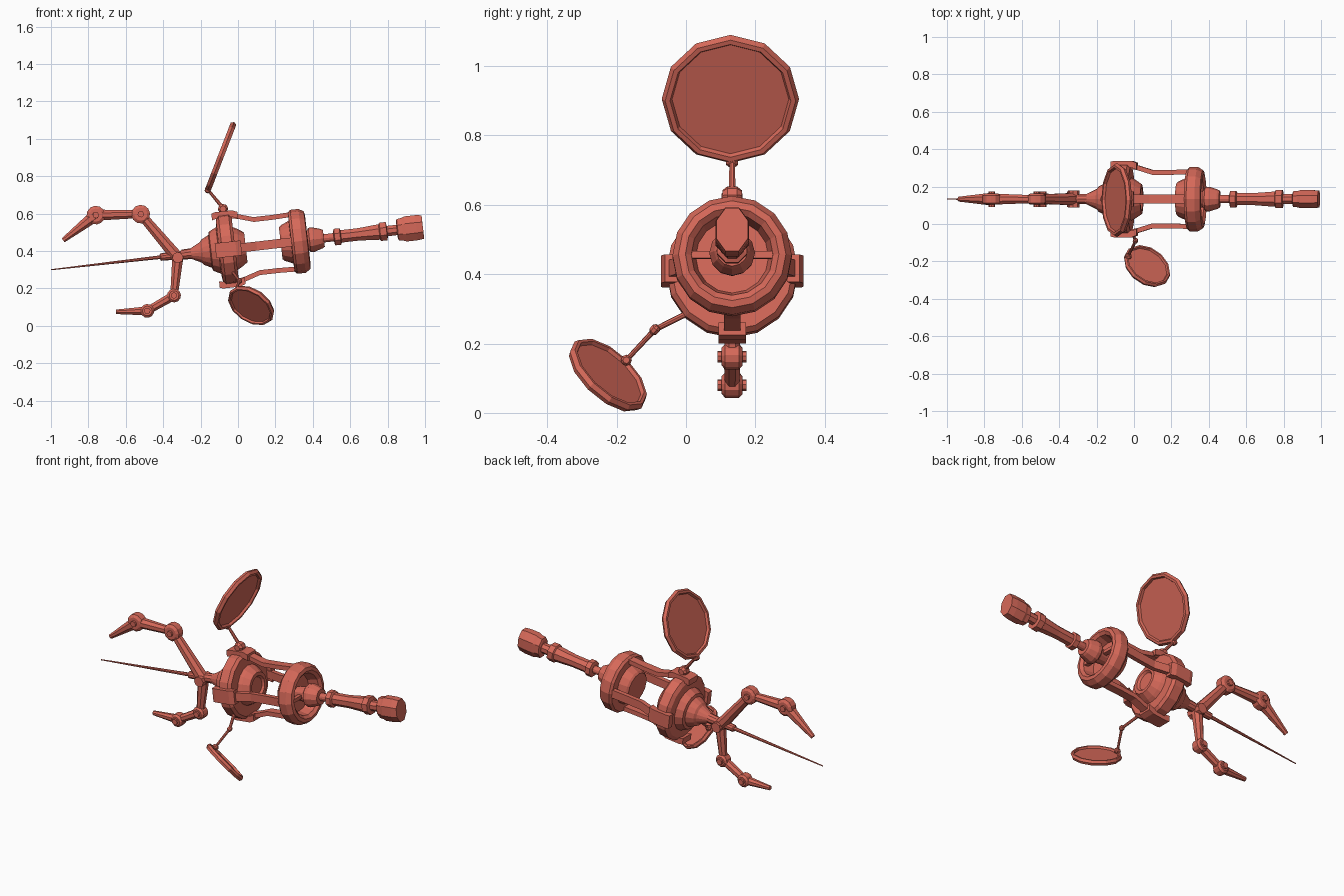
import bpy, bmesh, math
from mathutils import Vector as V

if "Cube" in bpy.data.objects:
    bpy.data.objects.remove(bpy.data.objects["Cube"])

CY = 0.133                                   # y of the long axis
AX = V((1, 0, 0.115)).normalized()           # tilted long axis
UP = V((-0.115, 0, 1)).normalized()
SIDE = V((0, 1, 0))
mat = bpy.data.materials.new("red_paint")
mat.diffuse_color = (0.67, 0.14, 0.1, 1)
mat.use_nodes = True
mat.node_tree.nodes["Principled BSDF"].inputs["Base Color"].default_value = mat.diffuse_color


def on_axis(x):
    return V((x, CY, 0.415 + 0.115 * x))


def finish(name, bm, smooth=25):
    bmesh.ops.remove_doubles(bm, verts=bm.verts, dist=1e-5)
    bmesh.ops.recalc_face_normals(bm, faces=bm.faces)
    me = bpy.data.meshes.new(name)
    bm.to_mesh(me)
    bm.free()
    me.materials.append(mat)
    ob = bpy.data.objects.new(name, me)
    bpy.context.collection.objects.link(ob)
    return ob


def skin(name, rings):
    """Join equal-sized rings of points and cap both ends."""
    bm = bmesh.new()
    vs = [[bm.verts.new(p) for p in r] for r in rings]
    n = len(rings[0])
    for a, b in zip(vs, vs[1:]):
        for i in range(n):
            j = (i + 1) % n
            bm.faces.new((a[i], a[j], b[j], b[i]))
    bm.faces.new(vs[0])
    bm.faces.new(vs[-1])
    return finish(name, bm)


def lathe(name, profile, origin, axis, ref=UP, sides=16, squash=1.0, turn=0.0):
    """Revolve (distance, radius) pairs around an axis."""
    d = V(axis).normalized()
    u = (V(ref) - d * V(ref).dot(d)).normalized()
    v = d.cross(u) * squash
    rings = []
    for t, r in profile:
        r = max(r, 1e-4)
        rings.append([V(origin) + d * t + (u * math.cos(a) + v * math.sin(a)) * r
                      for a in (turn + 2 * math.pi * i / sides for i in range(sides))])
    return skin(name, rings)


def axial(name, profile, **kw):
    return lathe(name, profile, on_axis(0), AX, **kw)


def rod(name, a, b, r0, r1, sides=8, squash=1.0):
    a, b = V(a), V(b)
    ref = SIDE if abs((b - a).normalized().y) < 0.9 else UP
    return lathe(name, [(0, r0), ((b - a).length, r1)], a, b - a, ref, sides,
                 squash, math.pi / sides)


def bar(name, pts, out, wide, w, h):
    """Rectangular bar along points."""
    return skin(name, [[p + wide * w * s + out * h * t
                        for s, t in ((1, 1), (-1, 1), (-1, -1), (1, -1))] for p in pts])


# Needle and its sleeve
rod("needle", on_axis(-1.0), on_axis(-0.38), 0.003, 0.011)
axial("needle_sleeve", [(-0.42, .014), (-0.415, .02), (-0.36, .022), (-0.35, .016),
                        (-0.31, .02), (-0.30, .027), (-0.22, .03), (-0.18, .04)], sides=10)

# Rear body: stepped cone, wide ring and forward cup
axial("rear_body", [(-.27, .02), (-.20, .055), (-.19, .068), (-.15, .088), (-.145, .105),
                    (-.105, .125), (-.10, .17), (-.085, .19), (-.03, .19), (-.015, .175),
                    (-.015, .115), (.005, .105), (.042, .08), (.042, .06), (.03, .05), (.03, 0)])

# Front ring: cup open towards the tail
axial("front_ring", [(.23, 0), (.23, .085), (.24, .095), (.285, .115), (.287, .16),
                     (.30, .172), (.345, .172), (.372, .155), (.376, .135), (.362, .118),
                     (.305, .105), (.305, 0)])
for s in (-1, 1):
    c = on_axis(0.345)
    bar("ring_spoke", [c + SIDE * s * 0.03, c + SIDE * s * 0.125], UP, AX, .012, .01)

# Four brackets and bent struts around the axis
for k in range(4):
    a = k * math.pi / 2
    out = UP * math.cos(a) + SIDE * math.sin(a)
    wide = AX.cross(out)
    bar("ring_bracket", [on_axis(x) + out * r for x, r in
                         ((-.12, .182), (-.10, .187), (-.01, .187), (.018, .176))],
        out, wide, .040, .018)
    bar("strut", [on_axis(x) + out * r for x, r in
                  ((-.03, .178), (.02, .168), (.10, .143), (.20, .143), (.31, .147))],
        out, wide, .024, .013)

# Tail shaft
axial("tail_hub", [(.30, .035), (.37, .045), (.385, .065), (.405, .066), (.45, .052),
                   (.462, .045), (.462, .022), (.52, .022)], sides=12)
axial("tail_shaft", [(.515, .035), (.52, .048), (.55, .048), (.555, .036), (.65, .036),
                     (.76, .045), (.765, .053), (.80, .053), (.803, .03), (.87, .03)],
      sides=8, squash=.98, turn=math.pi / 8)
axial("tail_block", [(.855, .05), (.86, .063), (.885, .066), (.90, .073), (.96, .073),
                     (.995, .068)], sides=8, squash=.72, turn=math.pi / 8)


# Jointed arms
def arm(name, pts, radii, jr):
    pts = [V((x, CY, z)) for x, z in pts]
    for i in range(3):
        rod(name + "_link", pts[i], pts[i + 1], *radii[i])
    for p in pts[1:3]:
        lathe(name + "_joint", [(-.03, jr * .7), (-.02, jr), (.02, jr), (.03, jr * .7)],
              p, SIDE, UP, 12)
        lathe(name + "_pin", [(-.042, .017), (.042, .017)], p, SIDE, UP, 8)


arm("upper_arm", [(-.315, .355), (-.52, .597), (-.76, .592), (-.935, .457)],
    [(.036, .026), (.022, .032), (.036, .014)], .05)
arm("lower_arm", [(-.322, .365), (-.342, .162), (-.485, .08), (-.652, .075)],
    [(.032, .022), (.026, .022), (.026, .013)], .037)
lathe("arm_mount", [(-.046, .03), (.046, .03)], (-.322, CY, .365), SIDE, UP, 8)


# Framed dishes, recessed on both faces
def dish(name, c, n, r, t, ref):
    lathe(name, [(-.003, 0), (-.003, r * .85), (-t, r * .88), (-t, r * .95), (0, r),
                 (t, r * .95), (t, r * .88), (.003, r * .85), (.003, 0)], c, n, ref, 12)


def knob(name, p, axis, r):
    lathe(name, [(-r, r * .6), (-r * .5, r), (r * .5, r), (r, r * .6)], p, axis, UP, 8)


dish("upper_dish", (-.092, CY - .005, .905), (.93, 0, -.36), .198, .016, (.36, 0, .93))
rod("upper_dish_stem", (-.08, CY, .63), (-.163, CY, .73), .011, .008)
knob("upper_dish_base", V((-.08, CY, .625)), (0, 1, 0), .028)
knob("upper_dish_clip", V((-.162, CY, .725)), (0, 1, 0), .017)

dish("lower_dish", (.07, -.225, .109), (.44, .60, .665), .137, .014, (-.1, .055, .04))
elbow, clip = V((.008, -.09, .24)), V((-.03, -.172, .152))
rod("lower_dish_stem", (-.03, .01, .29), elbow, .009, .008)
rod("lower_dish_stem_end", elbow, clip, .008, .007)
knob("lower_dish_elbow", elbow, clip - elbow, .014)
knob("lower_dish_clip", clip, (1, 0, 0), .016)
